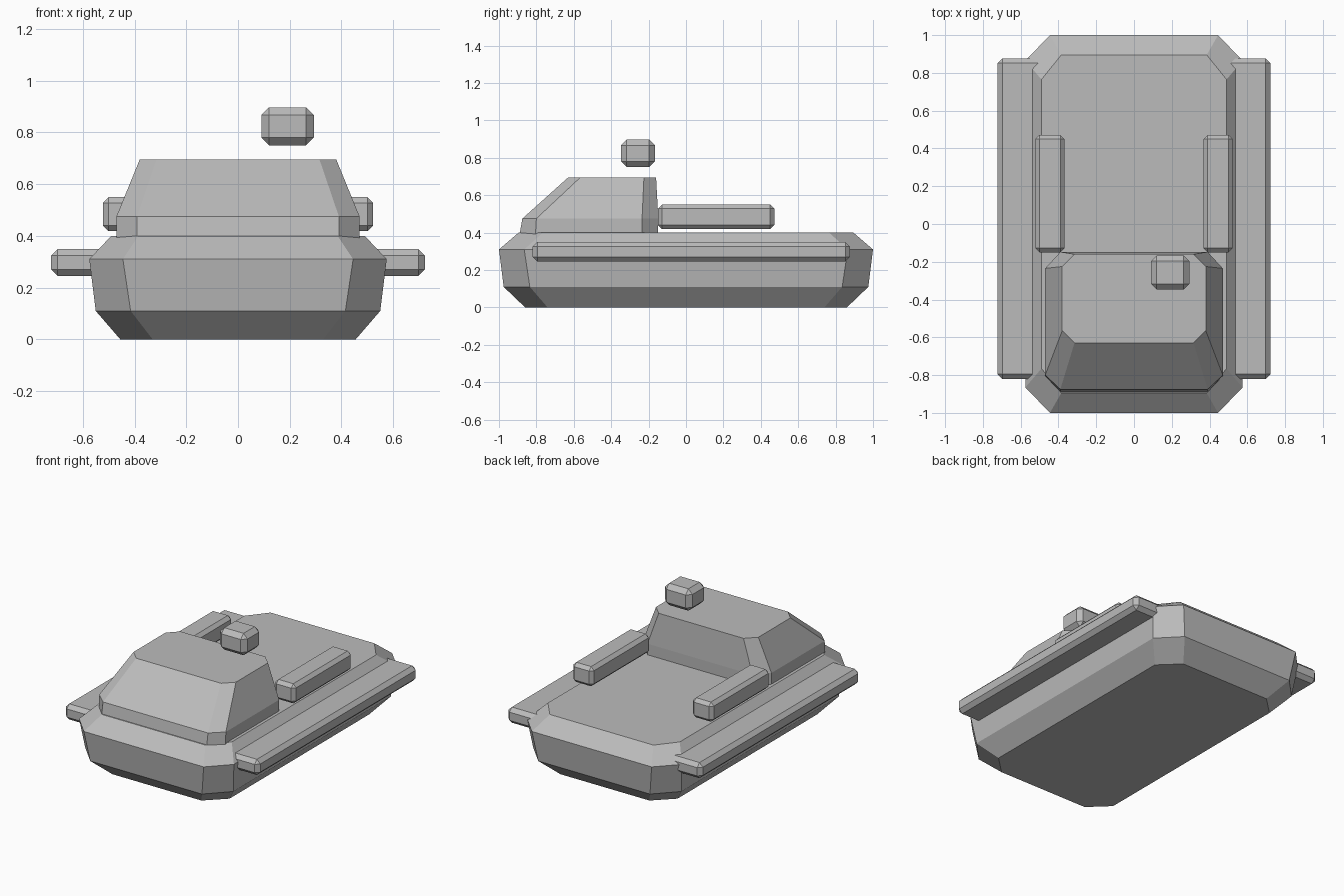
import bpy
import bmesh

if "Cube" in bpy.data.objects:
    bpy.data.objects.remove(bpy.data.objects["Cube"], do_unlink=True)

# One plain grey material
grey = bpy.data.materials.new("plain grey")
grey.use_nodes = True
colour = (0.5, 0.5, 0.5, 1.0)
grey.diffuse_color = colour
bsdf = grey.node_tree.nodes["Principled BSDF"]
bsdf.inputs["Base Color"].default_value = colour
bsdf.inputs["Roughness"].default_value = 0.8


def finish(bm, name):
    bmesh.ops.recalc_face_normals(bm, faces=bm.faces)
    mesh = bpy.data.meshes.new(name)
    bm.to_mesh(mesh)
    bm.free()
    mesh.materials.append(grey)
    obj = bpy.data.objects.new(name, mesh)
    bpy.context.collection.objects.link(obj)
    return obj


def loft_octagons(name, levels):
    """Stack cut-corner rectangles: z, half width, half end width,
    front y, front corner y, back corner y, back y."""
    bm = bmesh.new()
    rings = []
    for z, wide, end, front, front_c, back_c, back in levels:
        half = [(end, front), (wide, front_c), (wide, back_c), (end, back)]
        outline = half + [(-x, y) for x, y in reversed(half)]
        rings.append([bm.verts.new((x, y, z)) for x, y in outline])
    for low, high in zip(rings, rings[1:]):
        for i in range(len(low)):
            j = (i + 1) % len(low)
            bm.faces.new((low[i], low[j], high[j], high[i]))
    bm.faces.new(rings[0])
    bm.faces.new(rings[-1])
    return finish(bm, name)


def chamfered_box(name, low, high, width):
    bm = bmesh.new()
    bmesh.ops.create_cube(bm, size=1)
    for v in bm.verts:
        v.co = [a if c < 0 else b for a, b, c in zip(low, high, v.co)]
    obj = finish(bm, name)
    bevel = obj.modifiers.new("chamfer", 'BEVEL')
    bevel.width = width
    bevel.segments = 1
    return obj


# Hull: symmetric front to back
hull = [(0.0, 0.455, 0.33, 0.86, 0.74),
        (0.11, 0.55, 0.415, 0.975, 0.835),
        (0.31, 0.575, 0.445, 1.0, 0.865),
        (0.4, 0.49, 0.385, 0.895, 0.765)]
loft_octagons("hull", [(z, w, e, -y, -c, c, y) for z, w, e, y, c in hull])

# Turret: sloped nose, upright rear
loft_octagons("turret", [
    (0.39, 0.47, 0.39, -0.89, -0.805, -0.235, -0.15),
    (0.475, 0.47, 0.39, -0.875, -0.8, -0.235, -0.148),
    (0.695, 0.38, 0.315, -0.63, -0.565, -0.225, -0.16)])

# Hatch block above the turret
chamfered_box("hatch", (0.09, -0.347, 0.75), (0.293, -0.167, 0.897), 0.03)

# Track guards and deck boxes on both sides
for side, s in (("left", 1), ("right", -1)):
    guard_x = sorted((0.48 * s, 0.722 * s))
    box_x = sorted((0.368 * s, 0.522 * s))
    chamfered_box(side + "_track_guard", (guard_x[0], -0.82, 0.245),
                  (guard_x[1], 0.877, 0.35), 0.025)
    chamfered_box(side + "_deck_box", (box_x[0], -0.15, 0.418),
                  (box_x[1], 0.472, 0.55), 0.022)
